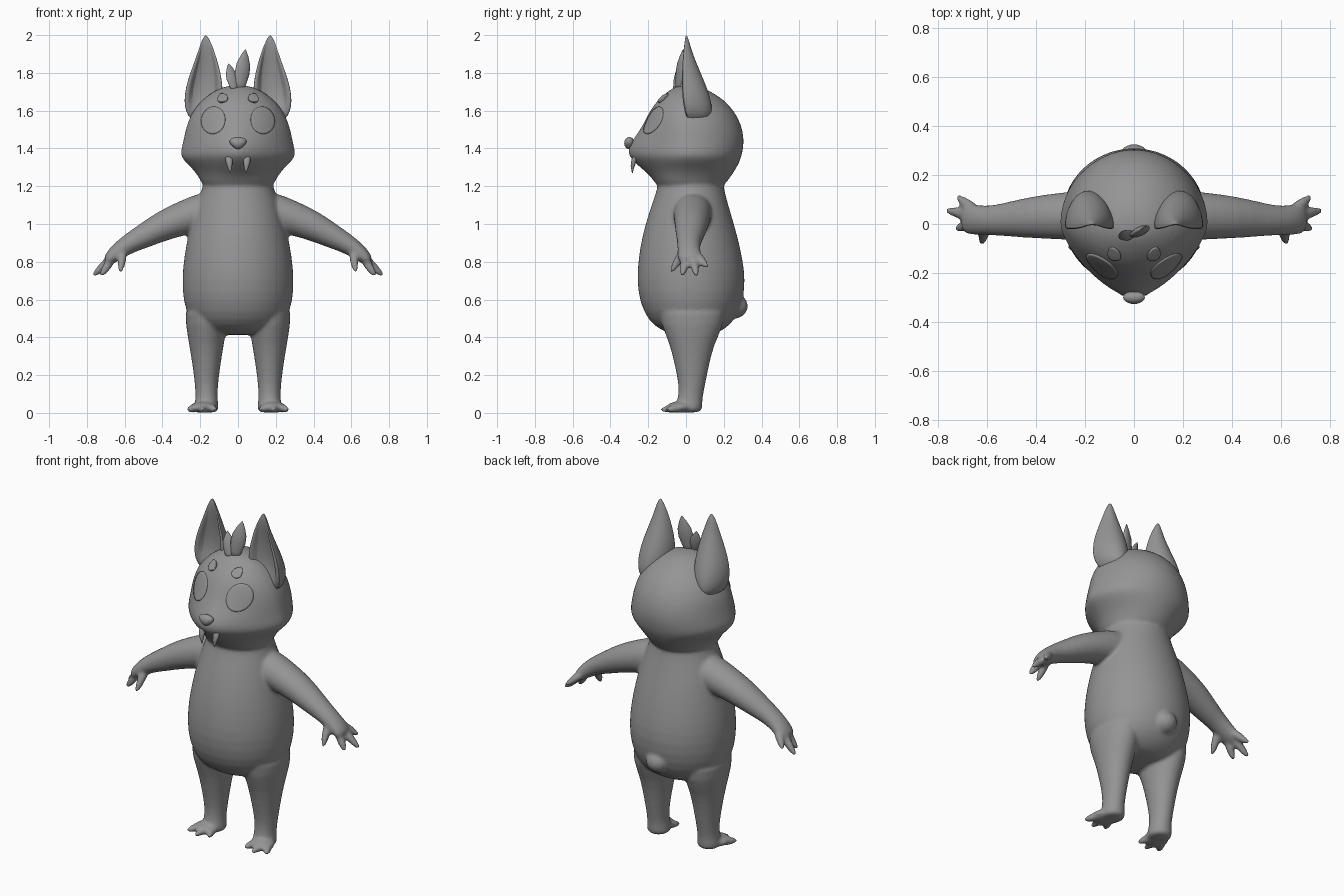
import bpy, bmesh
from math import cos, sin, pi, radians
from mathutils import Vector

old = bpy.data.objects.get("Cube")
if old:
    bpy.data.objects.remove(old)

grey = bpy.data.materials.new("plain_grey")
grey.use_nodes = True
grey.diffuse_color = (0.3, 0.3, 0.3, 1)
grey.node_tree.nodes["Principled BSDF"].inputs["Base Color"].default_value = (0.3, 0.3, 0.3, 1)


def finish(name, bm, sharp=None):
    """Turn a bmesh into a smooth, coloured object."""
    bmesh.ops.recalc_face_normals(bm, faces=bm.faces)
    mesh = bpy.data.meshes.new(name)
    bm.to_mesh(mesh)
    bm.free()
    mesh.materials.append(grey)
    mesh.shade_smooth()
    if sharp:
        mesh.set_sharp_from_angle(angle=radians(sharp))
    ob = bpy.data.objects.new(name, mesh)
    bpy.context.collection.objects.link(ob)
    return ob


def skin_rings(bm, rings):
    """Bridge equal rings of points and cap both ends."""
    rows = [[bm.verts.new(p) for p in ring] for ring in rings]
    n = len(rows[0])
    for a, b in zip(rows, rows[1:]):
        for i in range(n):
            j = (i + 1) % n
            bm.faces.new((a[i], a[j], b[j], b[i]))
    bm.faces.new(rows[0][::-1])
    bm.faces.new(rows[-1])


def power(v, p):
    return abs(v) ** (2 / p) * (1 if v >= 0 else -1)


def column(bm, levels, x0=0.0, n=32):
    """Upright loft; level = (z, half width, front y, back y, middle y, front power)."""
    rings = []
    for z, w, front, back, mid, p in levels:
        ring = []
        for i in range(n):
            c, s = cos(2 * pi * i / n), sin(2 * pi * i / n)
            if s < 0:
                ring.append((x0 + w * power(c, p), mid + (mid - front) * power(s, p), z))
            else:
                ring.append((x0 + w * c, mid + (back - mid) * s, z))
        rings.append(ring)
    skin_rings(bm, rings)


def tube(bm, stations, side, n=16):
    """Loft along a path; station = (point, radius along side, other radius)."""
    pts = [Vector(s[0]) for s in stations]
    rings = []
    for i, (p, ru, rv) in enumerate(stations):
        along = (pts[min(i + 1, len(pts) - 1)] - pts[max(i - 1, 0)]).normalized()
        v = along.cross(Vector(side)).normalized()
        u = v.cross(along)
        rings.append([pts[i] + u * ru * cos(2 * pi * k / n) + v * rv * sin(2 * pi * k / n)
                      for k in range(n)])
    skin_rings(bm, rings)


def digit(bm, start, end, r, side):
    a, b = Vector(start), Vector(end)
    tube(bm, [(a.lerp(b, t), r * k, r * k) for t, k in
              ((0, 1), (0.4, 0.95), (0.75, 0.75), (0.95, 0.5), (1.06, 0.2))], side, 10)


def ball(bm, centre, size):
    new = bmesh.ops.create_uvsphere(bm, u_segments=24, v_segments=16, radius=1)["verts"]
    bmesh.ops.scale(bm, vec=size, verts=new)
    bmesh.ops.translate(bm, vec=centre, verts=new)
    return new


# Body skin: torso, head, tail, legs, feet, arms and hands fused together
bm = bmesh.new()
column(bm, [(0.41, 0.14, -0.06, 0.14, 0.03, 2), (0.44, 0.2, -0.14, 0.2, 0.03, 2),
            (0.49, 0.255, -0.2, 0.26, 0.03, 2), (0.58, 0.29, -0.245, 0.3, 0.03, 2),
            (0.7, 0.298, -0.262, 0.317, 0.03, 2), (0.82, 0.288, -0.253, 0.3, 0.03, 2),
            (0.94, 0.265, -0.232, 0.272, 0.03, 2), (1.05, 0.24, -0.2, 0.24, 0.03, 2),
            (1.15, 0.205, -0.165, 0.21, 0.02, 2), (1.2, 0.185, -0.15, 0.2, 0.02, 2),
            (1.26, 0.18, -0.14, 0.19, 0.02, 2)])
column(bm, [(1.18, 0.17, -0.14, 0.18, 0.01, 2), (1.22, 0.195, -0.165, 0.215, 0, 2),
            (1.26, 0.215, -0.195, 0.245, 0, 1.8), (1.3, 0.25, -0.245, 0.27, 0, 1.6),
            (1.34, 0.293, -0.288, 0.29, 0, 1.5), (1.37, 0.308, -0.31, 0.298, 0, 1.45),
            (1.41, 0.298, -0.308, 0.306, 0, 1.45), (1.46, 0.287, -0.272, 0.308, 0, 1.55),
            (1.53, 0.272, -0.225, 0.293, 0, 1.7), (1.6, 0.24, -0.193, 0.256, 0, 1.85),
            (1.66, 0.19, -0.148, 0.2, 0, 2), (1.71, 0.12, -0.088, 0.12, 0, 2),
            (1.735, 0.05, -0.04, 0.04, 0, 2)])
ball(bm, (0, 0.26, 0.565), (0.07, 0.068, 0.065))
for s in (-1, 1):
    column(bm, [(0.0, 0.06, -0.05, 0.08, 0.02, 2), (0.025, 0.068, -0.06, 0.088, 0.02, 2),
                (0.07, 0.058, -0.045, 0.086, 0.02, 2), (0.14, 0.06, -0.036, 0.1, 0.03, 2),
                (0.25, 0.074, -0.06, 0.122, 0.03, 2), (0.36, 0.092, -0.085, 0.148, 0.03, 2),
                (0.46, 0.11, -0.13, 0.2, 0.03, 2), (0.6, 0.12, -0.16, 0.22, 0.03, 2)],
           x0=s * 0.167, n=24)
    ball(bm, (s * 0.185, -0.035, 0.03), (0.072, 0.07, 0.03))
    for x, y in ((0.118, -0.105), (0.19, -0.132), (0.262, -0.105)):
        digit(bm, (s * (0.185 + (x - 0.185) * 0.5), -0.03, 0.028), (s * x, y, 0.016),
              0.027, (1, 0, 0))
    tube(bm, [((s * x, y, z), ru, rv) for x, y, z, ru, rv in (
        (0.1, 0.035, 1.07, 0.1, 0.1), (0.18, 0.035, 1.065, 0.105, 0.105),
        (0.28, 0.033, 1.035, 0.098, 0.092), (0.4, 0.028, 0.99, 0.088, 0.08),
        (0.5, 0.02, 0.935, 0.073, 0.065), (0.57, 0.015, 0.9, 0.062, 0.054),
        (0.63, 0.015, 0.86, 0.06, 0.046), (0.67, 0.02, 0.825, 0.066, 0.038),
        (0.7, 0.022, 0.795, 0.055, 0.024))], (0, 1, 0), 24)
    for root, tip in (((0.65, 0.055, 0.84), (0.722, 0.112, 0.772)),
                      ((0.68, 0.04, 0.81), (0.765, 0.055, 0.728)),
                      ((0.67, 0.0, 0.81), (0.725, -0.02, 0.728)),
                      ((0.61, -0.015, 0.85), (0.622, -0.078, 0.748))):
        digit(bm, (s * root[0], *root[1:]), (s * tip[0], *tip[1:]), 0.027, (0, 1, 0))
body = finish("body", bm)
body.modifiers.new("round", "SUBSURF").levels = 1
fuse = body.modifiers.new("fuse", "REMESH")
fuse.mode, fuse.voxel_size, fuse.use_smooth_shade = "VOXEL", 0.009, True
soften = body.modifiers.new("soften", "SMOOTH")
soften.factor, soften.iterations = 0.5, 10

# Ears: rounded back with a dished front
DISH = ((0, 0), (0.07, 0), (0.14, 0.15), (0.19, 0.8), (0.4, 1), (0.6, 1),
        (0.81, 0.8), (0.86, 0.15), (0.93, 0))
for s, name in ((1, "left_ear"), (-1, "right_ear")):
    bm = bmesh.new()
    rings = []
    for z, xi, xo, front, back, depth in (
            (1.54, 0.13, 0.25, 0.01, 0.13, 0), (1.6, 0.1, 0.28, -0.008, 0.14, 0.0),
            (1.65, 0.082, 0.287, -0.018, 0.135, 0.035), (1.72, 0.078, 0.28, -0.022, 0.113, 0.045),
            (1.8, 0.09, 0.254, -0.022, 0.078, 0.04), (1.88, 0.113, 0.224, -0.017, 0.045, 0.022),
            (1.93, 0.13, 0.207, -0.012, 0.027, 0.008), (1.97, 0.148, 0.193, -0.006, 0.016, 0),
            (2.0, 0.165, 0.175, -0.002, 0.005, 0)):
        mid, half = (xi + xo) / 2, (xo - xi) / 2
        ring = [(s * (xo + (xi - xo) * t), front + depth * d, z) for t, d in DISH]
        ring += [(s * (mid - half * cos(pi * k / 12)), front + (back - front) * sin(pi * k / 12), z)
                 for k in range(12)]
        rings.append(ring)
    skin_rings(bm, rings)
    ear = finish(name, bm, 50)
    ear.modifiers.new("round", "SUBSURF").levels = 1


# Eyes and brows: thin plates laid on the face
def face_plate(name, x, z, w, h, tilt, lift, taper=0.0):
    bm = bmesh.new()
    rows = [[bm.verts.new((0, 0, 0))]]
    for r in range(1, 9):
        rows.append([bm.verts.new((r / 8 * cos(2 * pi * k / 32), 0, r / 8 * sin(2 * pi * k / 32)))
                     for k in range(32)])
    for k in range(32):
        j = (k + 1) % 32
        bm.faces.new((rows[0][0], rows[1][k], rows[1][j]))
        for a, b in zip(rows[1:], rows[2:]):
            bm.faces.new((a[k], b[k], b[j], a[j]))
    for v in bm.verts:
        px, pz = v.co.x * w * (1 + taper * v.co.z), v.co.z * h
        v.co = (x + px * cos(tilt) - pz * sin(tilt), -0.5, z + px * sin(tilt) + pz * cos(tilt))
    ob = finish(name, bm)
    wrap = ob.modifiers.new("lay", "SHRINKWRAP")
    wrap.target, wrap.wrap_method, wrap.offset = body, "PROJECT", lift
    wrap.use_project_y, wrap.use_positive_direction = True, True
    wrap.use_negative_direction = False
    thick = ob.modifiers.new("thick", "SOLIDIFY")
    thick.thickness, thick.offset = 0.009, 0


for s, side in ((1, "left"), (-1, "right")):
    face_plate(side + "_eye", s * 0.13, 1.548, 0.062, 0.072, s * 0.25, 0.001)
    face_plate(side + "_brow", s * 0.082, 1.667, 0.027, 0.022, s * -0.35, 0.006, -0.2)

    # Fang
    bm = bmesh.new()
    tube(bm, [((s * 0.047, -0.262, 1.365), 0.018, 0.014), ((s * 0.047, -0.276, 1.335), 0.019, 0.014),
              ((s * 0.044, -0.283, 1.305), 0.013, 0.01), ((s * 0.041, -0.284, 1.27), 0.002, 0.002)],
         (1, 0, 0), 12)
    finish(side + "_fang", bm, 60)

# Nose: a rounded wedge, narrower below
bm = bmesh.new()
for v in ball(bm, (0, -0.3, 1.428), (0.042, 0.027, 0.032)):
    v.co.x *= 1 + (v.co.z - 1.428) * 12
finish("nose", bm)

# Hair tuft: two leaf-shaped locks
for name, base, tip, w in (("large_lock", (0.008, -0.045, 1.7), (0.04, -0.015, 1.925), 0.042),
                           ("small_lock", (-0.015, -0.06, 1.7), (-0.05, -0.03, 1.85), 0.032)):
    bm = bmesh.new()
    a, b = Vector(base), Vector(tip)
    tube(bm, [(a.lerp(b, t), w * k, w * k * 0.45) for t, k in
              ((0, 0.45), (0.2, 0.75), (0.45, 1), (0.65, 0.92), (0.85, 0.5), (0.95, 0.2), (1, 0.03))],
         (1, 0.4, 0), 14)
    finish(name, bm)
